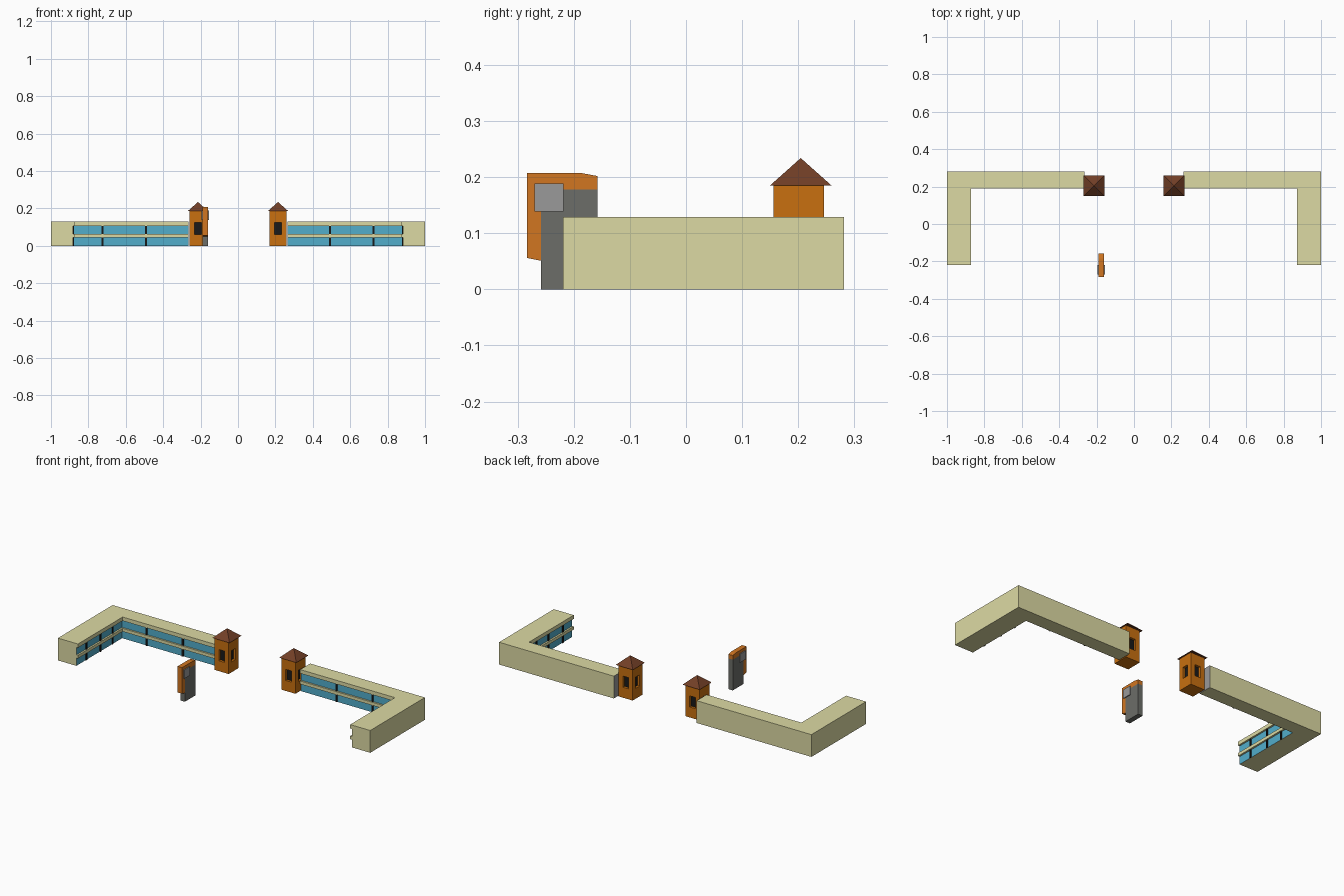
import bpy, bmesh

if "Cube" in bpy.data.objects:
    bpy.data.objects.remove(bpy.data.objects["Cube"])

def mat(name, r, g, b):
    m = bpy.data.materials.new(name)
    m.diffuse_color = (r, g, b, 1)
    m.use_nodes = True
    m.node_tree.nodes["Principled BSDF"].inputs["Base Color"].default_value = m.diffuse_color
    return m

BEIGE = mat("beige_wall", 0.72, 0.70, 0.37)
GLASS = mat("blue_glass", 0.085, 0.42, 0.60)
BLACK = mat("black", 0.01, 0.01, 0.01)
ORANGE = mat("orange_brick", 0.58, 0.16, 0.005)
ROOF = mat("roof_tile", 0.17, 0.05, 0.02)
SIGN = mat("sign_orange", 0.64, 0.18, 0.015)
STONE = mat("dark_stone", 0.15, 0.155, 0.14)
PLATE = mat("plate_grey", 0.32, 0.32, 0.32)

def finish(name, bm, mats, mirror=False):
    bmesh.ops.recalc_face_normals(bm, faces=bm.faces)
    me = bpy.data.meshes.new(name)
    bm.to_mesh(me)
    bm.free()
    ob = bpy.data.objects.new(name, me)
    bpy.context.collection.objects.link(ob)
    for m in mats:
        me.materials.append(m)
    if mirror:
        ob.modifiers.new("mirror", 'MIRROR')
    return ob

def add_box(bm, x0, x1, y0, y1, z0, z1):
    vs = bmesh.ops.create_cube(bm, size=1)["verts"]
    for v in vs:
        v.co = (x1 if v.co.x > 0 else x0, y1 if v.co.y > 0 else y0, z1 if v.co.z > 0 else z0)

def box(name, m, *dims, mirror=False):
    bm = bmesh.new()
    add_box(bm, *dims)
    return finish(name, bm, [m], mirror)

# L-shaped wing: section swept from gate end round the corner to the arm end
XI, YI, XO, YO = 0.872, 0.19, 1.0, 0.2815
GATE, ARM, REC = 0.265, -0.219, 0.01
# (depth behind inner face, or None for outer face; height)
section = [(REC, 0), (REC, 0.045), (0, 0.045), (0, 0.063), (REC, 0.063),
           (REC, 0.107), (0, 0.107), (0, 0.129), (None, 0.129), (None, 0)]
bm = bmesh.new()
rings = [[], [], []]
for d, z in section:
    x, y = (XO, YO) if d is None else (XI + d, YI + d)
    for ring, p in zip(rings, [(GATE, y, z), (x, y, z), (x, ARM, z)]):
        ring.append(bm.verts.new(p))
n = len(section)
for a, b in zip(rings, rings[1:]):
    for i in range(n):
        j = (i + 1) % n
        f = bm.faces.new((a[i], a[j], b[j], b[i]))
        f.material_index = 1 if i in (0, 4) else 0
bm.faces.new(rings[0]).material_index = 2
bm.faces.new(rings[2])
finish("wing_building", bm, [BEIGE, GLASS, PLATE], True)

# Window mullions on both inner faces
bm = bmesh.new()
for z0, z1 in [(0, 0.045), (0.063, 0.107)]:
    for x in (0.492, 0.724):
        add_box(bm, x - 0.005, x + 0.005, YI + 0.005, YI + REC + 0.002, z0, z1)
    for y in (-0.13, 0.0, 0.11):
        add_box(bm, XI + 0.005, XI + REC + 0.002, y - 0.005, y + 0.005, z0, z1)
finish("window_mullions", bm, [BLACK], True)

# Gate tower: four walls, each with a recessed dark window
CX, CY, H, TOP = 0.214, 0.201, 0.045, 0.187
bm = bmesh.new()
for dx, dy in [(1, 0), (0, 1), (-1, 0), (0, -1)]:
    def quad(half, z0, z1, out):
        return [bm.verts.new((CX + dx * out - dy * u, CY + dy * out + dx * u, z))
                for u, z in [(-half, z0), (half, z0), (half, z1), (-half, z1)]]
    loops = [quad(H, 0, TOP, H), quad(0.018, 0.06, 0.125, H), quad(0.018, 0.06, 0.125, H - 0.014)]
    for a, b in zip(loops, loops[1:]):
        for i in range(4):
            j = (i + 1) % 4
            bm.faces.new((a[i], a[j], b[j], b[i]))
    bm.faces.new(loops[2]).material_index = 1
bmesh.ops.remove_doubles(bm, verts=bm.verts, dist=1e-5)
bmesh.ops.holes_fill(bm, edges=[e for e in bm.edges if e.is_boundary], sides=4)
finish("gate_tower", bm, [ORANGE, BLACK], True)

# Pyramid roof with a thin eave
bm = bmesh.new()
R, RY = 0.055, 0.2045
base = [(-R, -R), (R, -R), (R, R), (-R, R)]
vs = [bm.verts.new((CX + x, RY + y, 0.185)) for x, y in base]
tip = bm.verts.new((CX, RY, 0.234))
bm.faces.new(vs)
for i in range(4):
    bm.faces.new((vs[i], vs[(i + 1) % 4], tip))
finish("tower_roof", bm, [ROOF], True)

# Entrance sign: stone pillar, orange hood folded over front and top, square plate
box("sign_pillar", STONE, -0.189, -0.160, -0.258, -0.158, 0, 0.178)
hood = [(-0.2835, 0.056), (-0.258, 0.051), (-0.258, 0.178), (-0.158, 0.178),
        (-0.158, 0.202), (-0.185, 0.207), (-0.2835, 0.207)]
bm = bmesh.new()
f = bm.faces.new([bm.verts.new((-0.189, y, z)) for y, z in hood])
ext = bmesh.ops.extrude_face_region(bm, geom=[f])["geom"]
bmesh.ops.translate(bm, vec=(0.029, 0, 0), verts=[g for g in ext if isinstance(g, bmesh.types.BMVert)])
finish("sign_hood", bm, [SIGN])
box("sign_plate", PLATE, -0.194, -0.155, -0.270, -0.218, 0.139, 0.189)
